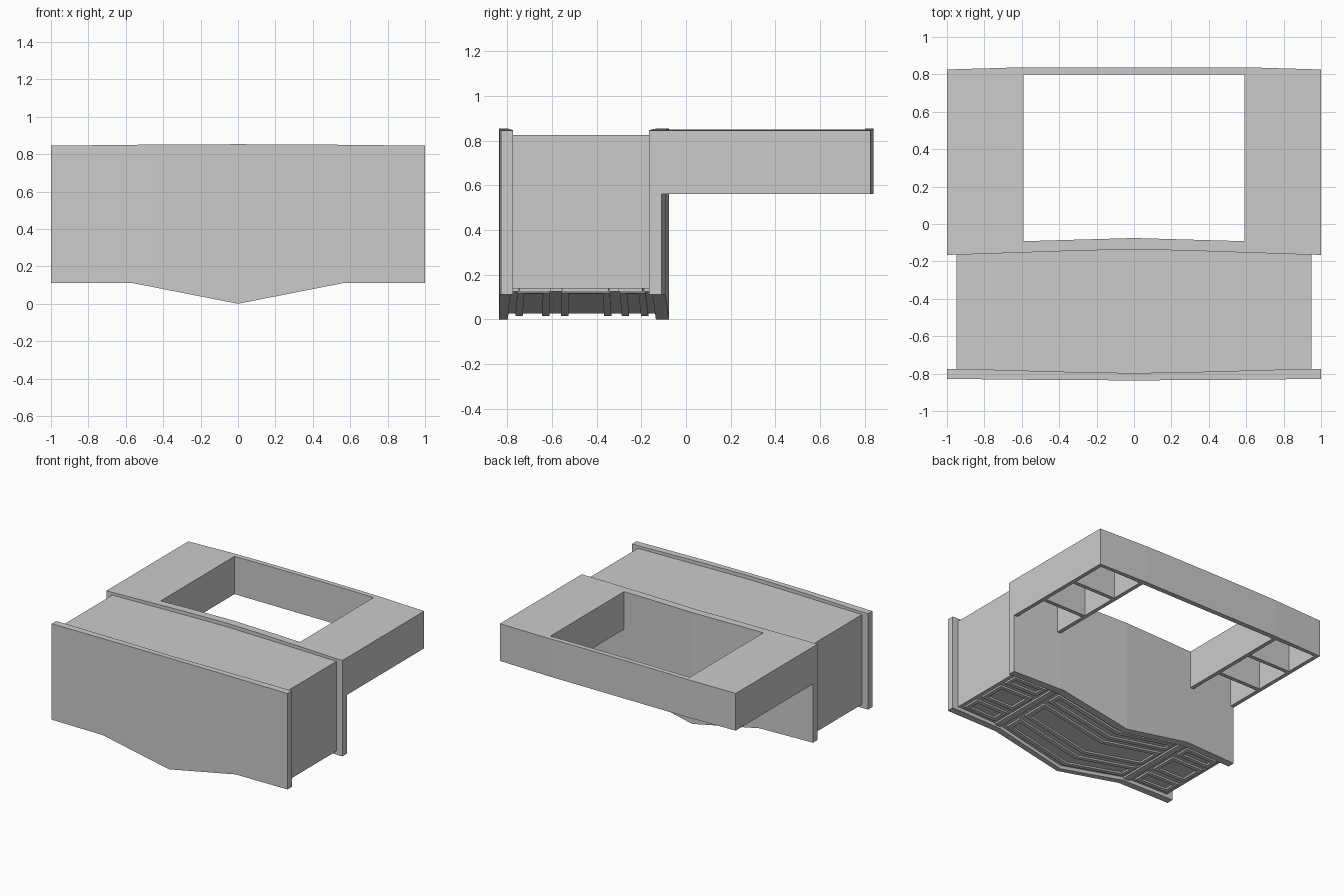
import bpy, bmesh

if "Cube" in bpy.data.objects:
    bpy.data.objects.remove(bpy.data.objects["Cube"])

def lerp_table(points):
    """Even piecewise-linear function of x from (|x|, value) pairs."""
    def f(x):
        a = abs(x)
        for (x0, v0), (x1, v1) in zip(points, points[1:]):
            if a <= x1 + 1e-6:
                return v0 + (v1 - v0) * (a - x0) / (x1 - x0)
        return points[-1][1]
    return f

def const(v):
    return lambda x: v

# gently curved / kinked guide lines
top = lerp_table([(0, .853), (.37, .852), (.83, .847), (1, .845)])
keel = lerp_table([(0, 0), (.56, .11), (1, .11)])
front_face = lerp_table([(0, -.836), (.46, -.834), (1, -.828)])
front_inner = lerp_table([(0, -.797), (.37, -.79), (.9, -.775), (1, -.775)])
mid_inner = lerp_table([(0, -.135), (.37, -.145), (.9, -.163), (1, -.165)])
mid_back = lerp_table([(0, -.075), (.59, -.092), (1, -.11)])
rear_face = lerp_table([(0, .838), (.6, .838), (1, .826)])
KINKS = [0, .37, .46, .56, .59, .83, .9]

def add_slab(bm, x0, x1, y0, y1, z0, z1):
    """Sweep a rectangular section along x between guide lines."""
    xs = sorted({x0, x1} | {s * k for k in KINKS for s in (-1, 1) if x0 < s * k < x1})
    rings = [[bm.verts.new((x, fy(x), fz(x))) for fy, fz in
              ((y0, z0), (y1, z0), (y1, z1), (y0, z1))] for x in xs]
    for a, b in zip(rings, rings[1:]):
        for i in range(4):
            j = (i + 1) % 4
            bm.faces.new((a[i], b[i], b[j], a[j]))
    bm.faces.new(rings[0])
    bm.faces.new(rings[-1][::-1])

def make(name, slabs):
    bm = bmesh.new()
    for s in slabs:
        add_slab(bm, *[v for v in s[:2]], *[v if callable(v) else const(v) for v in s[2:]])
    bmesh.ops.recalc_face_normals(bm, faces=bm.faces)
    me = bpy.data.meshes.new(name)
    bm.to_mesh(me)
    bm.free()
    ob = bpy.data.objects.new(name, me)
    bpy.context.collection.objects.link(ob)
    return ob

def keel_plus(d):
    return lambda x: keel(x) + d

# main block: front plate, body, middle plate
make("front_plate", [(-1, 1, front_face, front_inner, keel, top)])
make("body", [(-.95, .95, front_inner, mid_inner, keel_plus(.027), .825)])
make("middle_plate", [(-1, 1, mid_inner, mid_back, keel, top)])

# raised rectangular frames on the underside, following the curved body
def row(t):
    return lambda x: front_inner(x) + (mid_inner(x) - front_inner(x)) * t

W, T = .03, .05
frames = []
for x0, x1 in ((-.92, -.64), (-.53, .53), (.64, .92)):
    for t0, t1 in ((.05, .28), (.36, .70), (.77, .95)):
        lo, hi = keel_plus(.014), keel_plus(.029)
        frames += [(x0, x1, row(t0), row(t0 + T), lo, hi),
                   (x0, x1, row(t1 - T), row(t1), lo, hi),
                   (x0, x0 + W, row(t0 + T), row(t1 - T), lo, hi),
                   (x1 - W, x1, row(t0 + T), row(t1 - T), lo, hi)]
# dividers between the panel columns
for x0, x1 in ((-.61, -.56), (.56, .61)):
    frames.append((x0, x1, row(0), row(1), keel_plus(.014), keel_plus(.029)))
make("underside_frames", frames)

# rear wall and hollow side wings with cross walls
make("rear_wall", [(-1, 1, .80, rear_face, .56, top)])
T2 = .03
for side, a, b in (("left", -1, -.59), ("right", .59, 1)):
    def roof(x):
        return top(x) - .02
    parts = [(a, b, mid_back, .80, roof, top),
             (a, a + T2, mid_back, .80, .56, roof),
             (b - T2, b, mid_back, .80, .56, roof)]
    for y in (.19, .51):
        parts.append((a + T2, b - T2, y - .015, y + .015, .56, roof))
    make(side + "_wing", parts)
